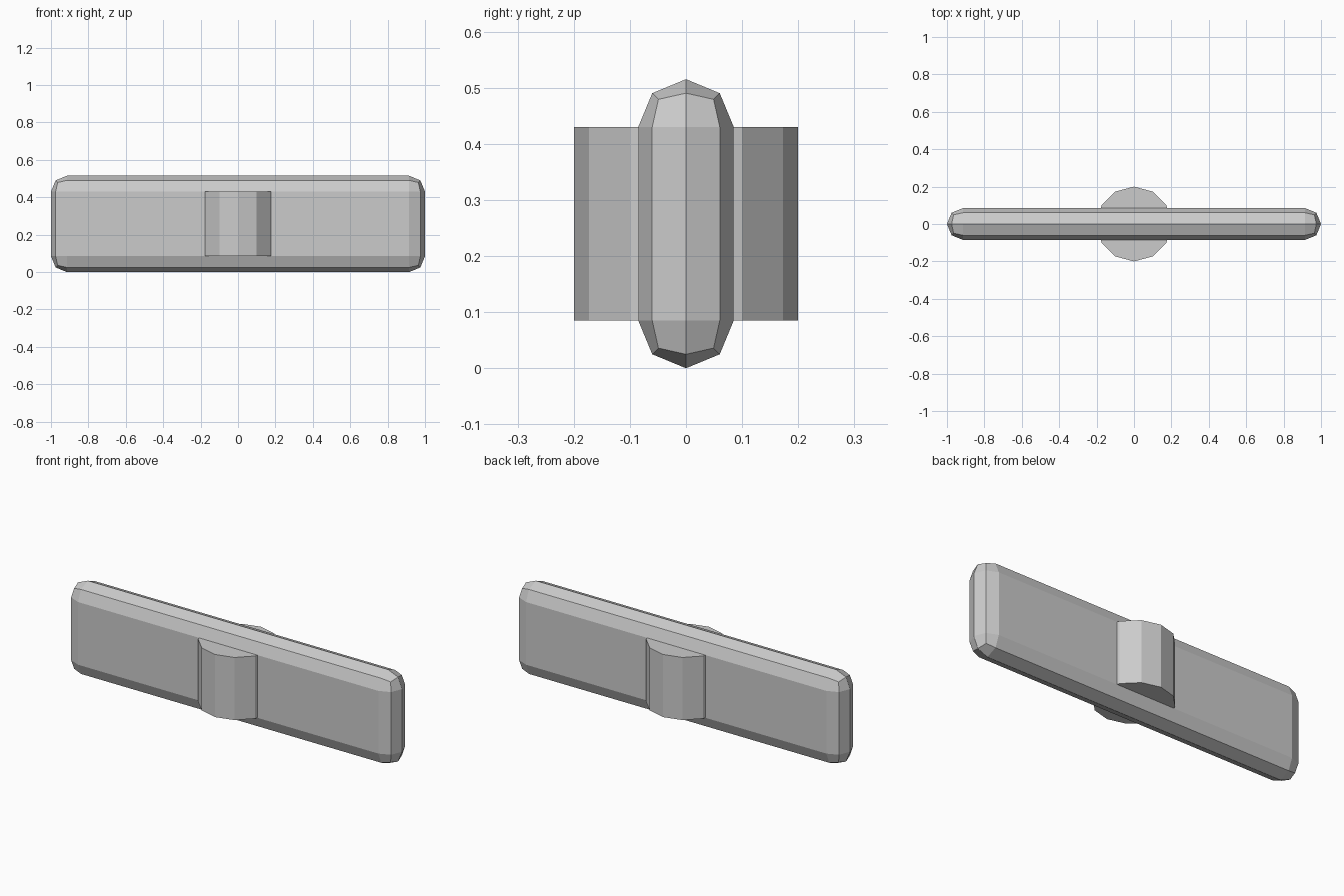
import bpy
import math

default = bpy.data.objects.get("Cube")
if default:
    bpy.data.objects.remove(default, do_unlink=True)

# Single light grey
grey = bpy.data.materials.new("light_grey")
colour = (0.6, 0.6, 0.6, 1.0)
grey.diffuse_color = colour
grey.use_nodes = True
grey.node_tree.nodes["Principled BSDF"].inputs["Base Color"].default_value = colour

HEIGHT = 0.515
DEPTH = 0.17
ROUND = DEPTH / 2
MID = HEIGHT / 2


def finish(name):
    obj = bpy.context.object
    obj.name = name
    obj.data.materials.append(grey)
    bpy.ops.object.shade_flat()
    return obj


# Long flat bar with fully rounded two-step edges
bpy.ops.mesh.primitive_cube_add(size=1, location=(0, 0, MID))
bar = finish("bar")
bar.scale = (2, DEPTH, HEIGHT)
bpy.ops.object.transform_apply(location=False, rotation=False, scale=True)
bevel = bar.modifiers.new("rounded_edges", "BEVEL")
bevel.width = ROUND - 0.0002
bevel.segments = 2
bevel.limit_method = "NONE"

# Twelve-sided upright hub through the middle of the bar
bpy.ops.mesh.primitive_cylinder_add(vertices=12, radius=0.2, depth=HEIGHT - DEPTH,
                                    location=(0, 0, MID))
finish("centre_hub")
